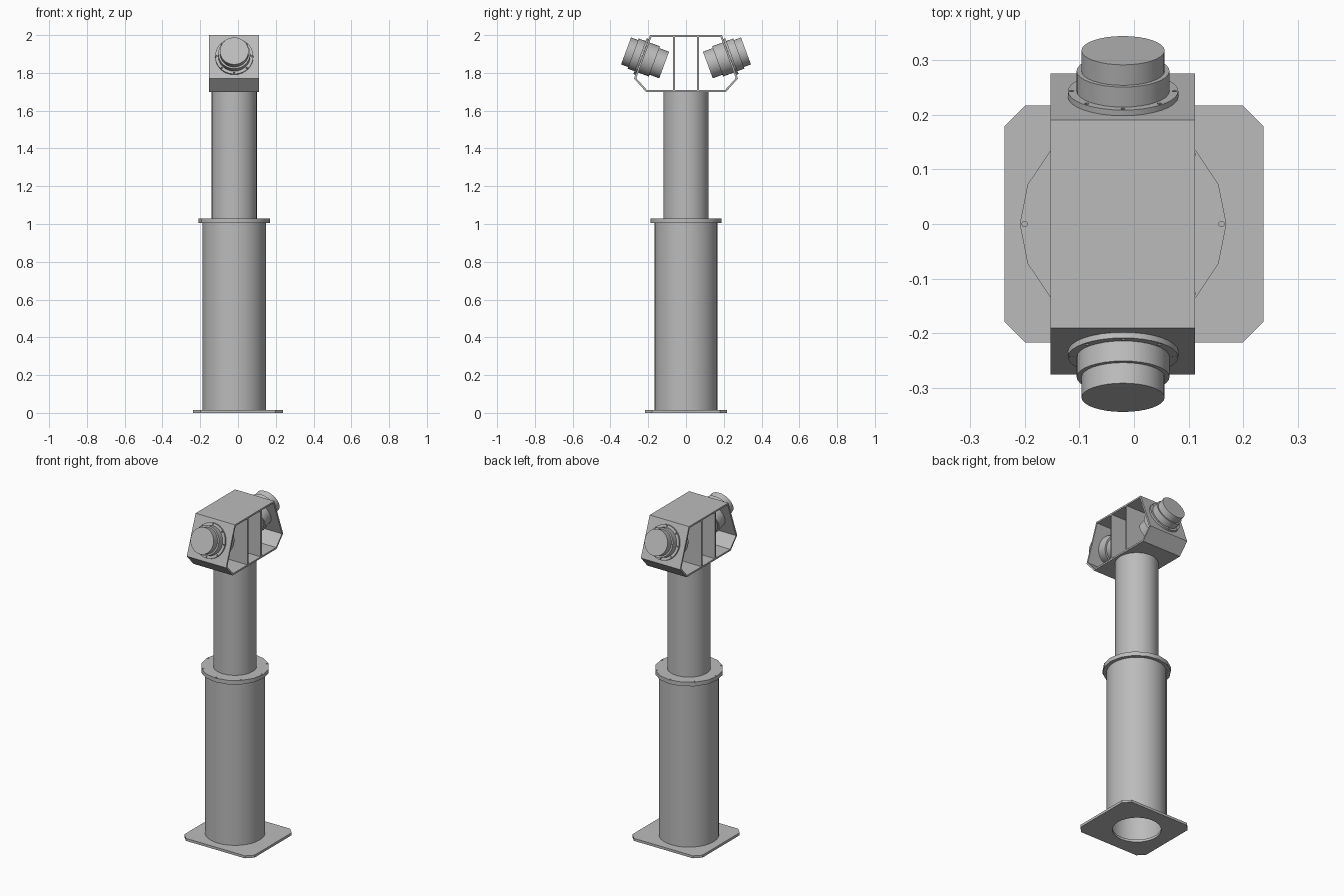
import bpy
import bmesh
from math import cos, sin, pi, radians, atan2
from mathutils import Vector, Matrix

cube = bpy.data.objects.get("Cube")
if cube:
    bpy.data.objects.remove(cube, do_unlink=True)

AXIS_X = -0.02      # the column stands slightly off the plate centre

metal = bpy.data.materials.new("grey metal")
metal.use_nodes = True
grey = (0.5, 0.5, 0.5, 1)
metal.diffuse_color = grey
metal.node_tree.nodes["Principled BSDF"].inputs["Base Color"].default_value = grey


def add_object(name, bm, smooth=False):
    bmesh.ops.recalc_face_normals(bm, faces=bm.faces[:])
    mesh = bpy.data.meshes.new(name)
    bm.to_mesh(mesh)
    bm.free()
    mesh.materials.append(metal)
    ob = bpy.data.objects.new(name, mesh)
    bpy.context.collection.objects.link(ob)
    if smooth:
        bpy.ops.object.select_all(action="DESELECT")
        bpy.context.view_layer.objects.active = ob
        ob.select_set(True)
        bpy.ops.object.shade_smooth_by_angle(angle=radians(35))
    return ob


def lathe(name, profile, sides, closed=True):
    """Revolve a (radius, height) profile around z."""
    bm = bmesh.new()
    rings = []
    for r, z in profile:
        rings.append([bm.verts.new((r * cos(2 * pi * i / sides),
                                    r * sin(2 * pi * i / sides), z))
                      for i in range(sides)])
    pairs = list(zip(rings, rings[1:]))
    if closed:
        pairs.append((rings[-1], rings[0]))
    else:
        bm.faces.new(rings[0])
        bm.faces.new(rings[-1])
    for a, b in pairs:
        for i in range(sides):
            j = (i + 1) % sides
            bm.faces.new((a[i], a[j], b[j], b[i]))
    return add_object(name, bm, smooth=True)


def tube(name, outer, inner, z0, z1, sides=32):
    ob = lathe(name, [(outer, z0), (outer, z1), (inner, z1), (inner, z0)], sides)
    ob.location.x = AXIS_X
    return ob


def cut_holes(ob, centres, radius, depth, z):
    """Drill round holes along the local z axis."""
    bm = bmesh.new()
    for x, y in centres:
        bmesh.ops.create_cone(bm, cap_ends=True, segments=32 if radius > 0.05 else 10,
                              radius1=radius, radius2=radius, depth=depth,
                              matrix=Matrix.Translation((x, y, z)))
    cutter = add_object(ob.name + "_cutter", bm)
    cutter.parent = ob
    cutter.hide_render = True
    cutter.hide_set(True)
    mod = ob.modifiers.new("holes", "BOOLEAN")
    mod.object = cutter
    mod.solver = "EXACT"


def bolt_circle(radius, count=8):
    return [(radius * cos(2 * pi * i / count), radius * sin(2 * pi * i / count))
            for i in range(count)]


def box(name, size, centre):
    bm = bmesh.new()
    bmesh.ops.create_cube(bm, size=1)
    bmesh.ops.scale(bm, vec=size, verts=bm.verts)
    bmesh.ops.translate(bm, vec=centre, verts=bm.verts)
    return add_object(name, bm)


# Base plate with clipped corners and a round opening
W, D, C, T = 0.237, 0.217, 0.038, 0.015
outline = [(W, D - C), (W - C, D), (C - W, D), (-W, D - C),
           (-W, C - D), (C - W, -D), (W - C, -D), (W, C - D)]
bm = bmesh.new()
plate = bm.faces.new([bm.verts.new((x, y, 0)) for x, y in outline])
top = bmesh.ops.extrude_face_region(bm, geom=[plate])["geom"]
bmesh.ops.translate(bm, vec=(0, 0, T),
                    verts=[v for v in top if isinstance(v, bmesh.types.BMVert)])
base = add_object("base_plate", bm)
cut_holes(base, [(AXIS_X, 0)], 0.135, 0.1, 0)

# Telescoping column
tube("lower_column", 0.167, 0.15, T, 1.005)
tube("upper_column", 0.12, 0.11, 1.005, 1.70)
flange = tube("column_flange", 0.189, 0.115, 1.005, 1.03, sides=16)
cut_holes(flange, bolt_circle(0.18), 0.005, 0.1, 1.02)

# Head housing: a folded sheet band, open on both sides
X0, X1 = -0.153, 0.112
half = [(0.19, 2.0), (0.275, 1.77), (0.212, 1.70)]
band = half + [(-y, z) for y, z in reversed(half)]
bm = bmesh.new()
loops = [[bm.verts.new((x, y, z)) for y, z in band] for x in (X0, X1)]
for i in range(len(band)):
    j = (i + 1) % len(band)
    bm.faces.new((loops[0][i], loops[0][j], loops[1][j], loops[1][i]))
housing = add_object("head_housing", bm)
shell = housing.modifiers.new("sheet", "SOLIDIFY")
shell.thickness = 0.01
shell.offset = -1
shell.use_even_offset = True

# Inner ribs and the two tilted sensor barrels
tilt = atan2(0.085, 0.23)
for side, label in ((-1, "front"), (1, "back")):
    box(label + "_rib", (X1 - X0, 0.01, 0.284),
        ((X0 + X1) / 2, side * 0.064, 1.85))
    turn = Matrix.Rotation(-side * (pi / 2 - tilt), 4, "X")
    place = Matrix.Translation(Vector((AXIS_X, side * 0.233, 1.885))) @ turn
    barrel = lathe(label + "_barrel",
                   [(0.075, -0.125), (0.075, -0.07), (0.085, -0.07),
                    (0.085, 0.05), (0.076, 0.05), (0.076, 0.09)], 32, closed=False)
    ring = lathe(label + "_barrel_flange",
                 [(0.101, 0), (0.101, 0.011), (0.08, 0.011), (0.08, 0)], 32)
    cut_holes(ring, bolt_circle(0.094), 0.004, 0.05, 0.005)
    barrel.matrix_world = place
    ring.matrix_world = place
